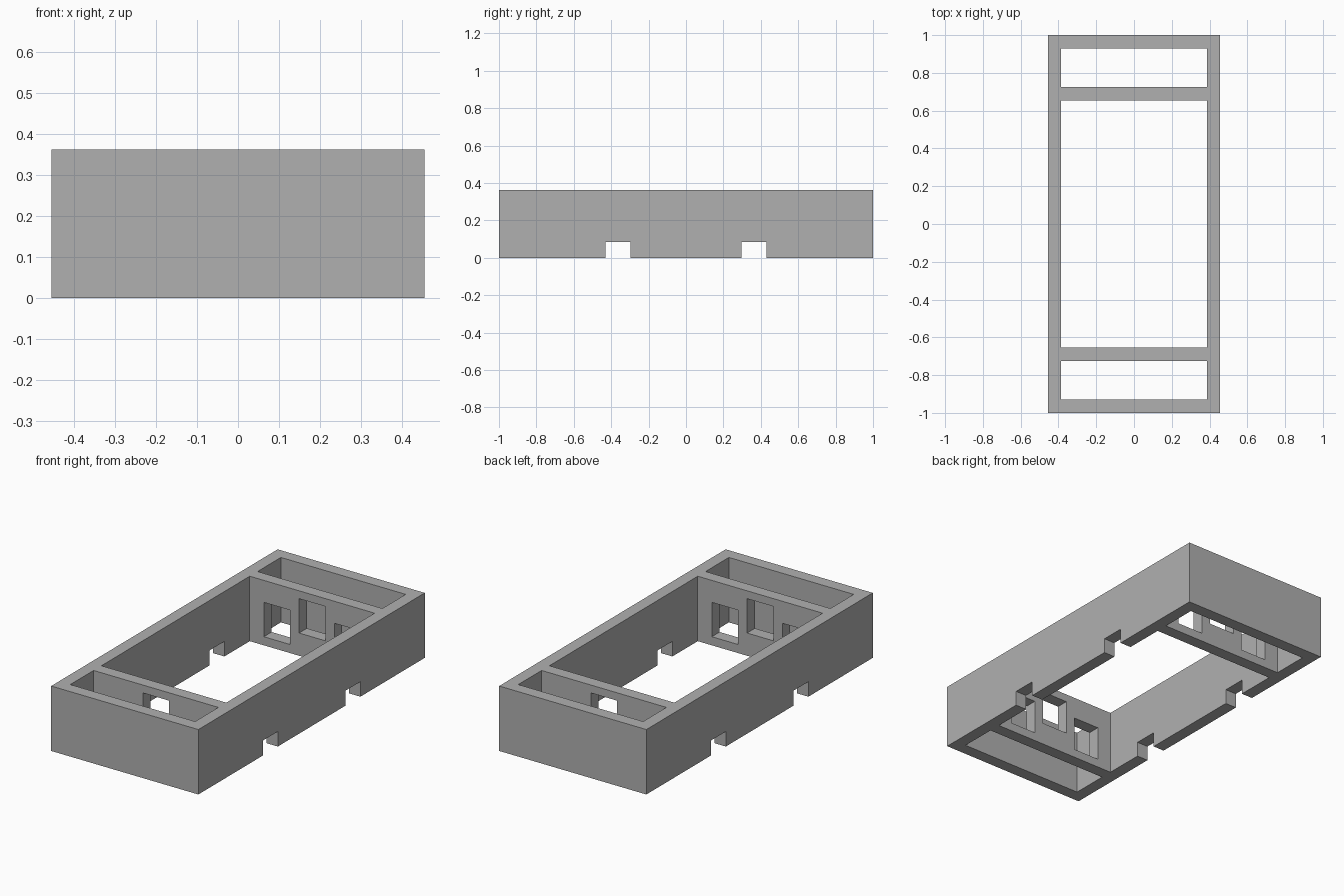
import bpy

if "Cube" in bpy.data.objects:
    bpy.data.objects.remove(bpy.data.objects["Cube"])

HX, HY, H = 0.455, 1.0, 0.363      # outer half width, half length, height
IX, IY = 0.386, 0.93               # inner half width and half length
P0, P1 = 0.655, 0.724              # partition faces, mirrored front and back

grey = bpy.data.materials.new("plain grey")
grey.diffuse_color = (0.435, 0.435, 0.435, 1)
grey.use_nodes = True
grey.node_tree.nodes["Principled BSDF"].inputs["Base Color"].default_value = grey.diffuse_color


def box(name, x0, x1, y0, y1, z0, z1):
    """Axis-aligned box between two corners."""
    bpy.ops.mesh.primitive_cube_add(
        size=1, location=((x0 + x1) / 2, (y0 + y1) / 2, (z0 + z1) / 2))
    ob = bpy.context.object
    ob.name = name
    ob.scale = (x1 - x0, y1 - y0, z1 - z0)
    bpy.ops.object.transform_apply(location=True, rotation=False, scale=True)
    return ob


frame = box("frame", -HX, HX, -HY, HY, 0, H)
frame.data.materials.append(grey)

# Open central bay
cutters = [box("bay_cutter", -IX, IX, -P0, P0, -0.1, H + 0.1)]
for s in (-1, 1):
    # Narrow open bay at each end
    y0, y1 = sorted((s * P1, s * IY))
    cutters.append(box("end_bay_cutter", -IX, IX, y0, y1, -0.1, H + 0.1))
    # Notch through the bottom of both side walls
    y0, y1 = sorted((s * 0.298, s * 0.431))
    cutters.append(box("notch_cutter", -0.6, 0.6, y0, y1, -0.1, 0.084))
    # Three windows in each partition, the middle one higher
    y0, y1 = sorted((s * (P0 - 0.04), s * (P1 + 0.04)))
    for cx, z in ((-0.218, 0.048), (0, 0.127), (0.218, 0.048)):
        cutters.append(box("window_cutter", cx - 0.081, cx + 0.081,
                           y0, y1, z, z + 0.192))

# Cut every opening, then discard the cutters
for c in cutters:
    c.hide_render = True
    mod = frame.modifiers.new("cut", 'BOOLEAN')
    mod.operation = 'DIFFERENCE'
    mod.solver = 'EXACT'
    mod.object = c
    bpy.context.view_layer.objects.active = frame
    bpy.ops.object.modifier_apply(modifier=mod.name)
    bpy.data.objects.remove(c, do_unlink=True)
